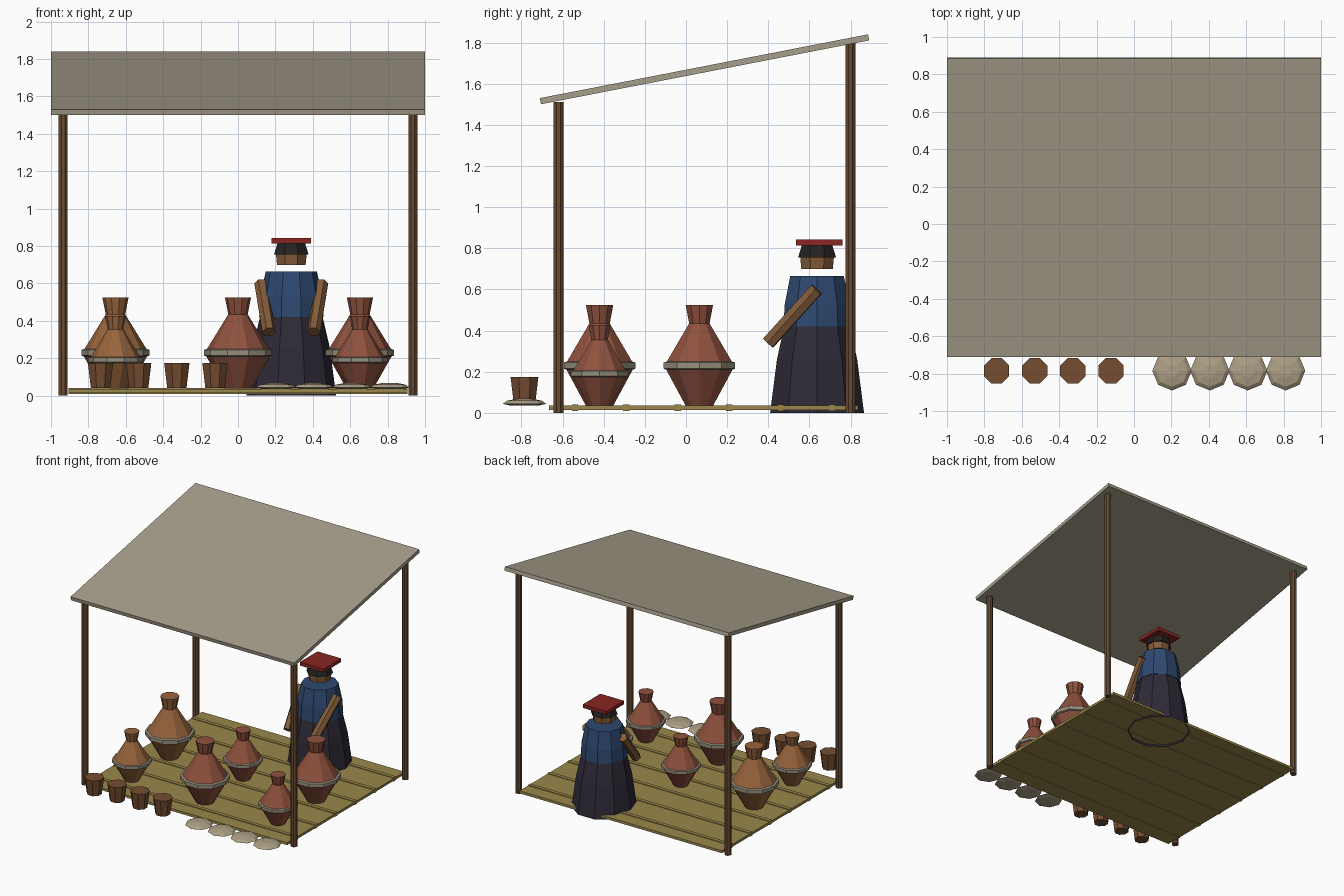
import bpy, bmesh, math
from mathutils import Vector

if "Cube" in bpy.data.objects:
    bpy.data.objects.remove(bpy.data.objects["Cube"])


def material(name, rgb):
    m = bpy.data.materials.new(name)
    m.diffuse_color = tuple((c / 255) ** 2.2 for c in rgb) + (1,)
    m.use_nodes = True
    m.node_tree.nodes["Principled BSDF"].inputs["Base Color"].default_value = m.diffuse_color
    return m


CLOTH = material("canvas", (165, 157, 138))
WOOD = material("wood", (104, 76, 52))
STRAW = material("straw", (152, 134, 76))
RED_CLAY = material("red_clay", (142, 82, 64))
TAN_CLAY = material("tan_clay", (150, 100, 62))
BAND = material("band", (150, 143, 125))
CUP = material("cup", (116, 78, 52))
STONE = material("stone", (172, 158, 132))
SKIRT = material("skirt", (50, 46, 58))
BLUE = material("blue", (50, 74, 112))
SKIN = material("skin", (130, 92, 60))
HAIR = material("hair", (42, 38, 38))
RED = material("red", (135, 42, 40))


def finish(bm, name, mat, loc=(0, 0, 0)):
    bmesh.ops.recalc_face_normals(bm, faces=bm.faces)
    me = bpy.data.meshes.new(name)
    bm.to_mesh(me)
    bm.free()
    me.materials.append(mat)
    ob = bpy.data.objects.new(name, me)
    ob.location = loc
    bpy.context.collection.objects.link(ob)
    return ob


def lathe(name, profile, loc, mat, sides=8, turn=0.0, scale=1.0, bottom=True, top=True):
    """Stack of polygon rings from (radius, height) pairs."""
    bm = bmesh.new()
    rings = []
    for r, z in profile:
        rings.append([bm.verts.new((scale * r * math.cos(a), scale * r * math.sin(a), scale * z))
                      for a in (turn + 2 * math.pi * i / sides for i in range(sides))])
    for a, b in zip(rings, rings[1:]):
        for i in range(sides):
            j = (i + 1) % sides
            bm.faces.new((a[i], a[j], b[j], b[i]))
    if bottom:
        bm.faces.new(rings[0][::-1])
    if top:
        bm.faces.new(rings[-1])
    return finish(bm, name, mat, loc)


def box(name, loc, size, mat, tilt=0.0):
    bm = bmesh.new()
    bmesh.ops.create_cube(bm, size=1)
    bmesh.ops.scale(bm, vec=size, verts=bm.verts)
    ob = finish(bm, name, mat, loc)
    ob.rotation_euler.x = tilt
    return ob


def rod(name, p, q, r, mat, sides=6):
    p, q = Vector(p), Vector(q)
    ob = lathe(name, [(r, 0), (r, (q - p).length)], p, mat, sides)
    ob.rotation_euler = (q - p).to_track_quat('Z', 'Y').to_euler()
    return ob


# Sloping canopy on four posts
box("canopy", (0, 0.09, 1.67), (2, 1.625, 0.03), CLOTH, math.radians(11))
for x in (-0.935, 0.935):
    for y, h, end in ((-0.62, 1.51, "front"), (0.80, 1.80, "back")):
        lathe(end + "_post", [(0.026, 0), (0.026, h)], (x, y, 0), WOOD, 8, math.pi / 8)

# Straw mat with raised strips
box("mat", (0, 0.085, 0.025), (1.81, 1.5, 0.02), STRAW)
for i in range(6):
    box("mat_strip", (0, -0.54 + 0.25 * i, 0.025), (1.81, 0.03, 0.03), STRAW)

# Banded jars, large and small alternating
JAR = [(0.07, 0), (0.172, 0.18), (0.172, 0.205), (0.052, 0.4), (0.07, 0.49)]
for c, x in enumerate((-0.655, 0, 0.652)):
    for r, y in enumerate((-0.42, 0.065)):
        s = 1.0 if (c + r) % 2 else 0.8
        lathe("jar", JAR, (x, y, 0.035), TAN_CLAY if c == 0 else RED_CLAY, 10, 0, s)
        lathe("jar_band", [(0.17, 0.175), (0.183, 0.18), (0.183, 0.21), (0.165, 0.215)],
              (x, y, 0.035), BAND, 10, 0, s)

# Row of cups and row of flat loaves along the front
for i in range(4):
    lathe("cup", [(0.056, 0), (0.073, 0.132)], (-0.735 + 0.204 * i, -0.785, 0.042), CUP, 8, math.pi / 8)
    lathe("loaf", [(0.07, -0.002), (0.105, 0.006), (0.085, 0.021), (0.035, 0.031)],
          (0.203 + 0.2025 * i, -0.785, 0.038), STONE, 8)

# Seated seller
PX, PY = 0.285, 0.637
lathe("skirt", [(0.24, 0), (0.205, 0.26), (0.168, 0.42)], (PX, PY, 0), SKIRT, 10, 0, bottom=False)
lathe("torso", [(0.172, 0.42), (0.165, 0.53), (0.137, 0.665)], (PX, PY, 0), BLUE, 10)
lathe("face", [(0.083, 0.70), (0.09, 0.77)], (PX, PY, 0), SKIN, 8, math.pi / 8)
lathe("hair", [(0.1, 0.755), (0.08, 0.815)], (PX, PY, 0), HAIR, 8, math.pi / 8)
box("hat", (PX, PY + 0.01, 0.828), (0.212, 0.225, 0.028), RED)
for s in (-1, 1):
    rod("arm", (PX + s * 0.162, 0.635, 0.6), (PX + s * 0.12, 0.40, 0.34), 0.036, SKIN)
